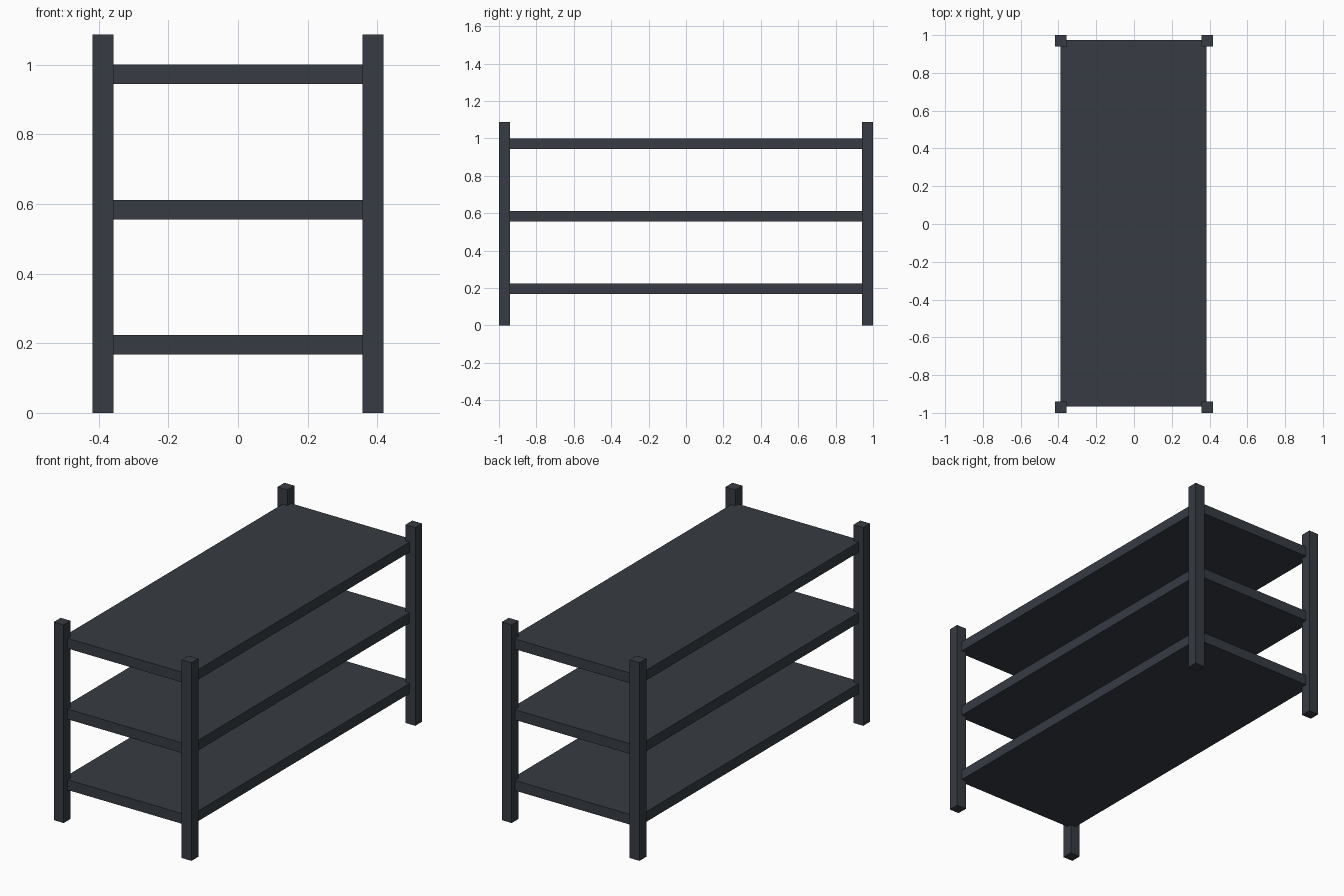
import bpy, bmesh
from mathutils import Vector

if "Cube" in bpy.data.objects:
    bpy.data.objects.remove(bpy.data.objects["Cube"])

metal = bpy.data.materials.new("dark_slate")
metal.diffuse_color = (0.038, 0.045, 0.056, 1)
metal.use_nodes = True
metal.node_tree.nodes["Principled BSDF"].inputs["Base Color"].default_value = metal.diffuse_color


def box(name, lo, hi):
    """Axis-aligned box between two corners."""
    lo, hi = Vector(lo), Vector(hi)
    bm = bmesh.new()
    bmesh.ops.create_cube(bm, size=1)
    for v in bm.verts:
        v.co = (lo + hi) / 2 + v.co * (hi - lo)
    mesh = bpy.data.meshes.new(name)
    bm.to_mesh(mesh)
    bm.free()
    mesh.materials.append(metal)
    obj = bpy.data.objects.new(name, mesh)
    bpy.context.collection.objects.link(obj)
    return obj


# Four square corner posts
W, D, T, H = 0.418, 1.0, 0.06, 1.087
for sx, side in ((-1, "left"), (1, "right")):
    for sy, end in ((-1, "front"), (1, "back")):
        cx, cy = sx * (W - T / 2), sy * (D - T / 2)
        box(f"{end}_{side}_post", (cx - T / 2, cy - T / 2, 0),
            (cx + T / 2, cy + T / 2, H))

# Three shelf boards, let into the posts
for name, top in (("lower", 0.224), ("middle", 0.612), ("upper", 1.0)):
    box(f"{name}_shelf", (-0.389, -0.965, top - 0.056), (0.384, 0.973, top))
